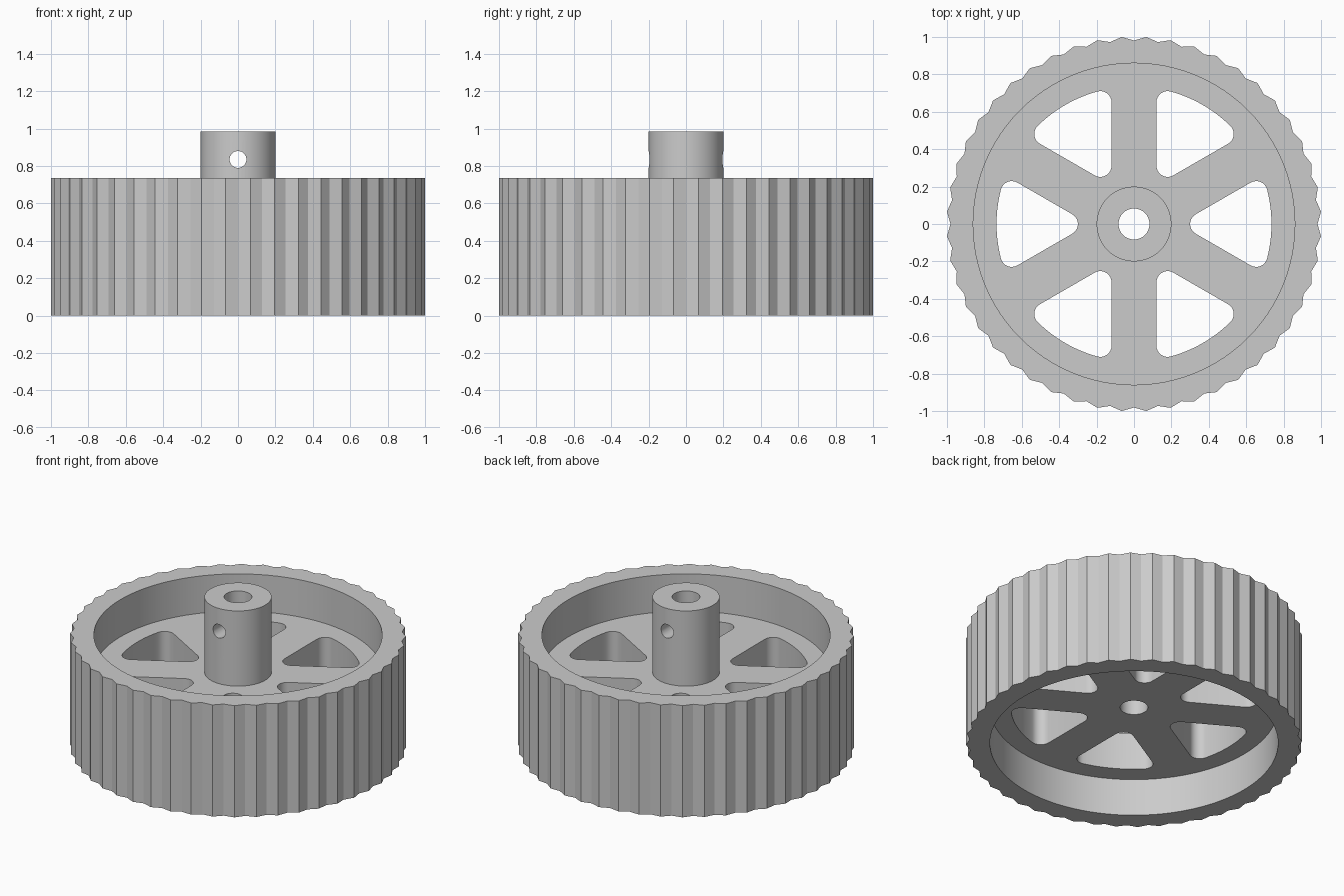
import bpy, bmesh
from math import sin, cos, asin, pi, radians
from mathutils import Matrix, Vector

if "Cube" in bpy.data.objects:
    bpy.data.objects.remove(bpy.data.objects["Cube"])

RIM_H, RECESS_R, TEETH = 0.735, 0.86, 48
WEB_LOW, WEB_HIGH = 0.245, 0.49
HUB_R, HUB_TOP, BORE_R = 0.2, 0.985, 0.083

grey = bpy.data.materials.new("plain grey")
grey.use_nodes = True
grey.diffuse_color = (0.6, 0.6, 0.6, 1)
grey.node_tree.nodes["Principled BSDF"].inputs["Base Color"].default_value = (0.6, 0.6, 0.6, 1)


def prism(name, outline, low, high):
    """Extrude a flat outline from one height to another."""
    bm = bmesh.new()
    face = bm.faces.new([bm.verts.new((x, y, low)) for x, y in outline])
    up = bmesh.ops.extrude_face_region(bm, geom=[face])["geom"]
    bmesh.ops.translate(bm, vec=(0, 0, high - low),
                        verts=[g for g in up if isinstance(g, bmesh.types.BMVert)])
    bmesh.ops.recalc_face_normals(bm, faces=bm.faces)
    mesh = bpy.data.meshes.new(name)
    bm.to_mesh(mesh)
    bm.free()
    mesh.materials.append(grey)
    obj = bpy.data.objects.new(name, mesh)
    bpy.context.collection.objects.link(obj)
    return obj


def arc(cx, cy, r, start, end, steps):
    return [(cx + r * cos(start + (end - start) * i / steps),
             cy + r * sin(start + (end - start) * i / steps)) for i in range(steps + 1)]


def circle(r, sides=96):
    return arc(0, 0, r, 0, 2 * pi, sides)[:-1]


def combine(target, tool, operation):
    """Apply a boolean and discard the tool object."""
    mod = target.modifiers.new(operation.lower(), "BOOLEAN")
    mod.operation, mod.object, mod.solver = operation, tool, "EXACT"
    bpy.ops.object.select_all(action="DESELECT")
    bpy.context.view_layer.objects.active = target
    target.select_set(True)
    bpy.ops.object.modifier_apply(modifier=mod.name)
    bpy.data.objects.remove(tool)


# Toothed rim, valleys on the axes
tip, valley = 1 / cos(pi / TEETH), 0.981
gear = []
for i in range(2 * TEETH):
    r, a = (tip if i % 2 else valley), i * pi / TEETH
    gear.append((r * cos(a), r * sin(a)))
wheel = prism("toothed_wheel", gear, 0, RIM_H)

# Recesses above and below the web
combine(wheel, prism("lower_recess", circle(RECESS_R), -0.2, WEB_LOW), "DIFFERENCE")
combine(wheel, prism("upper_recess", circle(RECESS_R), WEB_HIGH, 1), "DIFFERENCE")

# Rounded windows between six spokes
SPOKE, FILLET, OUTER = 0.12, 0.06, 0.735
mid = OUTER - FILLET
lean = radians(30) - asin((SPOKE + FILLET) / mid)
cx, cy = mid * cos(lean), mid * sin(lean)
window = (arc(cx, -cy, FILLET, radians(-120), -lean, 8)
          + arc(0, 0, OUTER, -lean, lean, 16)[1:-1]
          + arc(cx, cy, FILLET, lean, radians(120), 8)
          + arc(2 * (SPOKE + FILLET), 0, FILLET, radians(120), radians(240), 10))
for k in range(6):
    turn = Matrix.Rotation(k * pi / 3, 2)
    shape = [tuple(turn @ Vector(p)) for p in window]
    combine(wheel, prism("window_cutter", shape, 0.1, 0.6), "DIFFERENCE")

# Hub with bore and cross hole
combine(wheel, prism("hub", circle(HUB_R, 64), 0.4, HUB_TOP), "UNION")
combine(wheel, prism("bore_cutter", circle(BORE_R, 48), -0.2, 1.2), "DIFFERENCE")
pin = prism("pin_hole_cutter", circle(0.045, 32), -0.5, 0.5)
pin.data.transform(Matrix.Translation((0, 0, 0.835)) @ Matrix.Rotation(pi / 2, 4, "X"))
combine(wheel, pin, "DIFFERENCE")

# Smooth round walls, crisp teeth and rims
bpy.ops.object.shade_smooth_by_angle(angle=radians(20))
